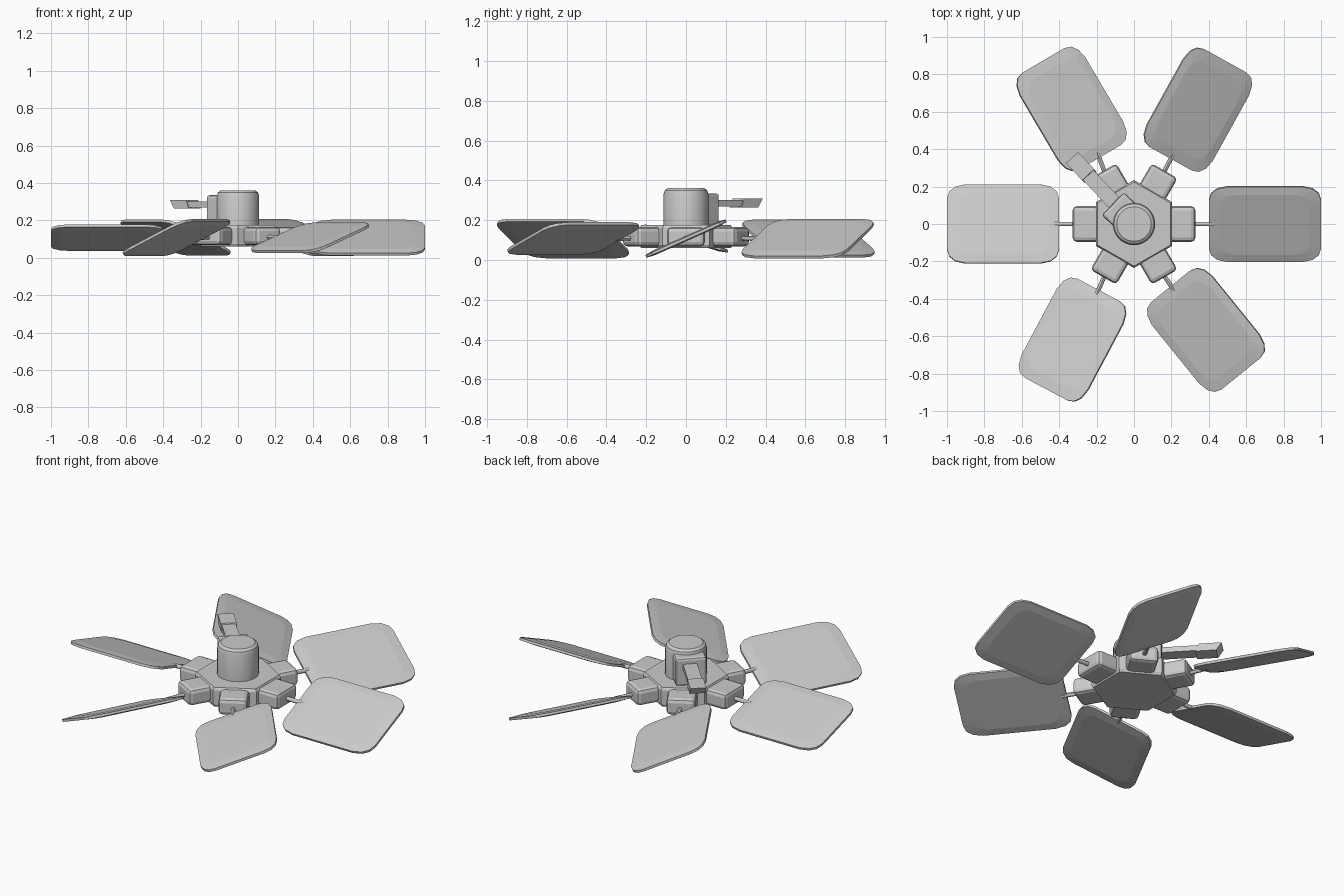
import bpy, bmesh
from math import radians, cos, sin, atan2, pi
from mathutils import Matrix, Vector

if "Cube" in bpy.data.objects:
    bpy.data.objects.remove(bpy.data.objects["Cube"])


def finish(name, bm, matrix=None, bevel=0.0, segments=2, smooth=False):
    bmesh.ops.recalc_face_normals(bm, faces=bm.faces)
    mesh = bpy.data.meshes.new(name)
    bm.to_mesh(mesh)
    bm.free()
    ob = bpy.data.objects.new(name, mesh)
    bpy.context.collection.objects.link(ob)
    if matrix is not None:
        ob.matrix_world = matrix
    if bevel:
        mod = ob.modifiers.new("Bevel", 'BEVEL')
        mod.width, mod.segments = bevel, segments
        mod.limit_method, mod.angle_limit = 'ANGLE', radians(40)
    if smooth:
        bpy.context.view_layer.objects.active = ob
        ob.select_set(True)
        bpy.ops.object.shade_smooth_by_angle(angle=radians(30))
        ob.select_set(False)
    return ob


def loft(rings):
    """Skin between equal-length rings of points and cap both ends."""
    bm = bmesh.new()
    vs = [[bm.verts.new(p) for p in r] for r in rings]
    n = len(rings[0])
    for a, b in zip(vs, vs[1:]):
        for i in range(n):
            j = (i + 1) % n
            bm.faces.new((a[i], a[j], b[j], b[i]))
    bm.faces.new(vs[0][::-1])
    bm.faces.new(vs[-1])
    return bm


def box(x0, x1, width, z0, z1):
    h = width / 2
    outline = [(x0, -h), (x1, -h), (x1, h), (x0, h)]
    return loft([[(x, y, z) for x, y in outline] for z in (z0, z1)])


def turn(deg):
    return Matrix.Rotation(radians(deg), 4, 'Z')


# Hexagonal hub plate
hexagon = [(cos(radians(30 + 60 * i)), sin(radians(30 + 60 * i))) for i in range(6)]
finish("hub_plate", loft([[(x * r, y * r, z) for x, y in hexagon]
                          for r, z in ((0.225, 0.06), (0.235, 0.075), (0.235, 0.16), (0.225, 0.175))]))

# Motor housing with rounded rim
N = 40
circle = [(cos(2 * pi * i / N), sin(2 * pi * i / N)) for i in range(N)]
finish("motor_housing", loft([[(x * r, y * r, z) for x, y in circle]
                              for r, z in ((0.113, 0.165), (0.113, 0.33), (0.107, 0.35), (0.092, 0.361))]),
       smooth=True)

# Mounting block and two-step arm at the back left
finish("arm_block", box(0.0, 0.157, 0.17, 0.17, 0.335), turn(136), 0.014)
finish("arm_inner", box(0.14, 0.40, 0.078, 0.27, 0.302), turn(133))
h = 0.044
end = [[(0.34, y, 0.263), (0.455, y, 0.263), (0.485, y, 0.308), (0.36, y, 0.308)] for y in (-h, h)]
finish("arm_tip", loft(end), turn(133))

# Blade outline: one rounded corner mirrored to all four
corner = [(0.30, 0.14), (0.288, 0.18), (0.255, 0.207), (0.20, 0.22)]
half = corner + [(-x, y) for x, y in corner[::-1]]
outline = half + [(-x, -y) for x, y in half]


def blade(name, matrix):
    rings = [[(x * s, y * s, z) for x, y in outline]
             for s, z in ((0.80, -0.013), (1.0, -0.007), (1.0, 0.007), (0.80, 0.013))]
    finish(name, loft(rings), matrix)


# Six spokes: boss, rod and pitched blade (centre angle, blade heading, pitch)
spokes = [(0, 0, 24), (60.8, 61, 25), (118.5, 120.5, 24),
          (180, 180, 17), (242, 242, 25), (-55.8, -51, 20)]
for i, (at, heading, pitch) in enumerate(spokes):
    w = 0.19 if i % 3 == 0 else 0.16
    finish(f"boss_{i + 1}", box(0.13, 0.328, w, 0.068, 0.166), turn(60 * i), 0.022)

    centre = Vector((0.70 * cos(radians(at)), 0.70 * sin(radians(at)), 0.108))
    if i == 5:
        centre.x, centre.y = 0.385, -0.566
    blade(f"blade_{i + 1}", Matrix.Translation(centre) @ turn(heading)
          @ Matrix.Rotation(radians(pitch), 4, 'X'))

    # Rod joins the boss tip to the blade root
    start = turn(60 * i) @ Vector((0.30, 0, 0.11))
    root = centre - turn(heading) @ Vector((0.27, 0, 0))
    d = root - start
    bm = bmesh.new()
    bmesh.ops.create_cone(bm, cap_ends=True, segments=12, radius1=0.012,
                          radius2=0.012, depth=d.length)
    finish(f"rod_{i + 1}", bm, Matrix.Translation((start + root) / 2)
           @ d.to_track_quat('Z', 'Y').to_matrix().to_4x4(), smooth=True)
